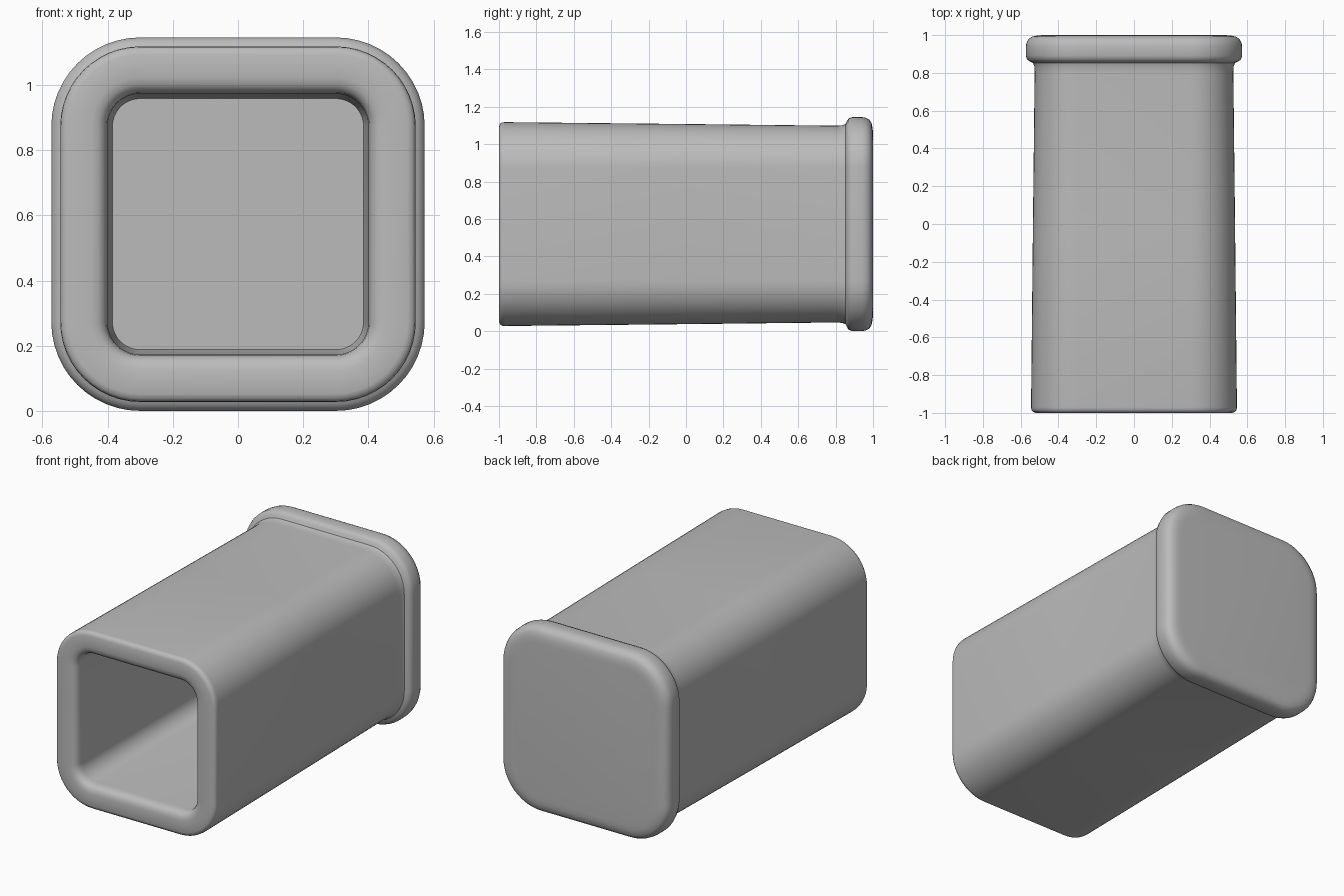
import bpy, bmesh, math

if "Cube" in bpy.data.objects:
    bpy.data.objects.remove(bpy.data.objects["Cube"])

CZ = 0.573      # height of the tube axis
CORE = 0.30     # corner arc centres sit at +-CORE
SEG = 12        # segments per rounded corner

grey = bpy.data.materials.new("plain grey")
grey.diffuse_color = (0.5, 0.5, 0.5, 1)
grey.use_nodes = True
grey.node_tree.nodes["Principled BSDF"].inputs["Base Color"].default_value = grey.diffuse_color


def ring(bm, half, y):
    """Rounded square cross-section of the given half width at depth y."""
    r = half - CORE
    verts = []
    for q, (sx, sz) in enumerate([(1, 1), (-1, 1), (-1, -1), (1, -1)]):
        for i in range(SEG + 1):
            a = math.pi / 2 * (q + i / SEG)
            verts.append(bm.verts.new((sx * CORE + r * math.cos(a), y,
                                       CZ + sz * CORE + r * math.sin(a))))
    return verts


# (half width, y) from the inner floor, out over the mouth, along the body, to the back cap
profile = [
    (0.385, 0.84), (0.392, 0.80), (0.40, -0.94), (0.403, -0.965), (0.412, -0.984),
    (0.428, -0.995), (0.45, -1.0), (0.52, -1.0), (0.535, -0.995), (0.543, -0.985),
    (0.545, -0.97), (0.535, 0.0), (0.526, 0.80), (0.528, 0.835), (0.535, 0.853),
    (0.552, 0.861), (0.565, 0.87), (0.5725, 0.89), (0.5725, 0.94), (0.569, 0.96),
    (0.558, 0.98), (0.54, 0.992), (0.51, 0.998), (0.48, 1.0),
]

# Square tube with collared, closed back end
bm = bmesh.new()
rings = [ring(bm, h, y) for h, y in profile]
n = len(rings[0])
for a, b in zip(rings, rings[1:]):
    for i in range(n):
        j = (i + 1) % n
        bm.faces.new((a[i], a[j], b[j], b[i]))
bm.faces.new(rings[0])
bm.faces.new(rings[-1])
bmesh.ops.recalc_face_normals(bm, faces=bm.faces)

mesh = bpy.data.meshes.new("square_tube")
bm.to_mesh(mesh)
bm.free()
mesh.materials.append(grey)
tube = bpy.data.objects.new("square_tube", mesh)
bpy.context.collection.objects.link(tube)
bpy.context.view_layer.objects.active = tube
tube.select_set(True)
bpy.ops.object.shade_smooth_by_angle(angle=math.radians(40))
